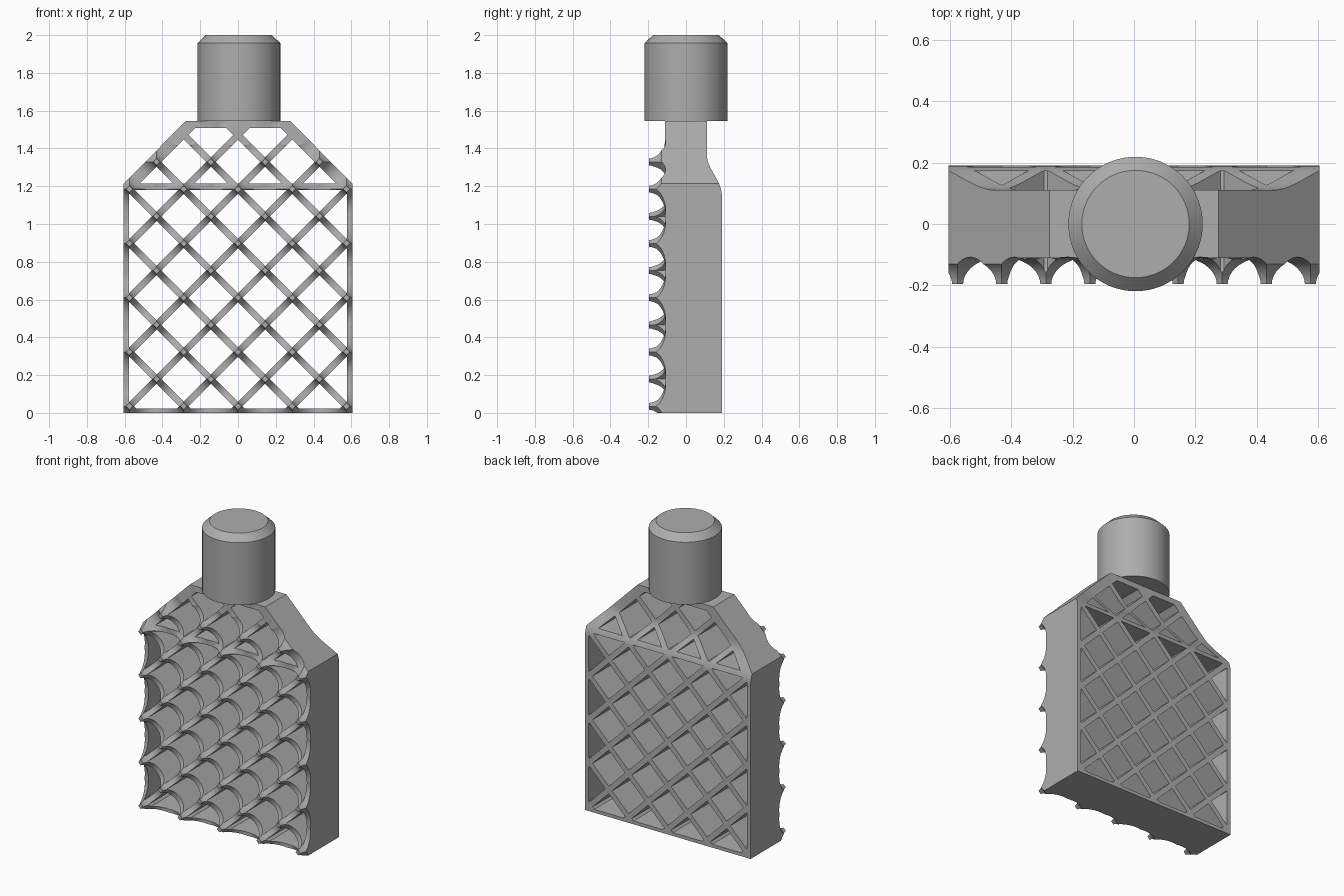
import bpy, bmesh, math
from mathutils import Vector

cube = bpy.data.objects.get("Cube")
if cube:
    bpy.data.objects.remove(cube)

COLOUR = (0.42, 0.42, 0.42, 1)
grey = bpy.data.materials.new("plain_grey")
grey.use_nodes = True
grey.diffuse_color = COLOUR
grey.node_tree.nodes["Principled BSDF"].inputs["Base Color"].default_value = COLOUR

PITCH, BASE = 0.1437, 0.035          # half the lattice diamond, height of lowest nodes
HALF_W, SHOULDER, TOP = 0.605, 1.215, 1.545
TOP_HALF = 0.275
FRONT, BACK, NECK = -0.195, 0.19, 0.11
WALL, BORDER = 0.035, 0.027


def loft(bm, rings):
    """Closed solid through a list of point rings of equal length."""
    loops = [[bm.verts.new(p) for p in ring] for ring in rings]
    for a, b in zip(loops, loops[1:]):
        for i in range(len(a)):
            bm.faces.new((a[i - 1], a[i], b[i], b[i - 1]))
    bm.faces.new(loops[0])
    bm.faces.new(loops[-1])


def make(name, solids):
    bm = bmesh.new()
    for rings in solids:
        loft(bm, rings)
    bmesh.ops.recalc_face_normals(bm, faces=bm.faces[:])
    mesh = bpy.data.meshes.new(name)
    bm.to_mesh(mesh)
    bm.free()
    mesh.materials.append(grey)
    obj = bpy.data.objects.new(name, mesh)
    bpy.context.collection.objects.link(obj)
    return obj


def through(points):
    """Rings of a prism that runs from front to back."""
    return [[(x, y, z) for x, z in points] for y in (-0.5, 0.5)]


def boolean(obj, cutter, operation):
    cutter.hide_render = True
    mod = obj.modifiers.new("cut", "BOOLEAN")
    mod.operation, mod.solver, mod.object = operation, "MANIFOLD", cutter
    bpy.context.view_layer.objects.active = obj
    bpy.ops.object.modifier_apply(modifier=mod.name)
    bpy.data.objects.remove(cutter)


def smooth(obj):
    bpy.ops.object.select_all(action="DESELECT")
    obj.select_set(True)
    bpy.context.view_layer.objects.active = obj
    bpy.ops.object.shade_smooth_by_angle(angle=math.radians(30))


# Solid body: side profile crossed with the front outline
scoop = [(FRONT + 0.085 * math.sin(a), 1.445 - 0.085 * math.cos(a))
         for a in (math.pi / 2 * i / 10 for i in range(11))]
shoulder = [(NECK + (BACK - NECK) * (1 - math.cos(math.pi * t)) / 2, 1.37 - 0.22 * t)
            for t in (i / 12 for i in range(13))]
side = [(FRONT, 0)] + scoop + [(-NECK, TOP), (NECK, TOP)] + shoulder + [(BACK, 0)]
body = make("lattice_body", [[[(x, y, z) for y, z in side] for x in (-0.8, 0.8)]])
outline = [(-HALF_W, -0.1), (HALF_W, -0.1), (HALF_W, SHOULDER),
           (TOP_HALF, TOP + 0.001), (-TOP_HALF, TOP + 0.001), (-HALF_W, SHOULDER)]
boolean(body, make("outline_cutter", [through(outline)]), "INTERSECT")


# Diamond through-holes, clipped to a lower and an upper window
def clip(points, normal, limit):
    """Keep the part of a polygon where its dot product with normal is below limit."""
    kept = []
    for i, q in enumerate(points):
        p = points[i - 1]
        dp, dq = p.dot(normal) - limit, q.dot(normal) - limit
        if dp * dq < 0:
            kept.append(p.lerp(q, dp / (dp - dq)))
        if dq <= 0:
            kept.append(q)
    return kept


def area(points):
    return abs(sum(points[i - 1].cross(p) for i, p in enumerate(points))) / 2


def cells(name, window):
    r = PITCH - WALL / math.sqrt(2)
    solids = []
    for i in range(-5, 6):
        for j in range(-1, 13):
            if (i + j) % 2:
                centre = Vector((i * PITCH, BASE + j * PITCH))
                points = [centre + Vector(d) for d in ((r, 0), (0, r), (-r, 0), (0, -r))]
                for normal, limit in window:
                    points = clip(points, Vector(normal), limit)
                if len(points) > 2 and area(points) > 0.0005:
                    solids.append(through(points))
    return make(name, solids)


inner = HALF_W - BORDER
lower = [((1, 0), inner), ((-1, 0), inner), ((0, -1), -0.022), ((0, 1), SHOULDER - WALL)]
upper = [((0, -1), -SHOULDER), ((0, 1), TOP - 0.037)]
for s in (1, -1):
    normal = Vector((s * (TOP - SHOULDER), HALF_W - TOP_HALF)).normalized()
    upper.append((normal, normal.dot(Vector((s * HALF_W, SHOULDER))) - BORDER))
boolean(body, cells("lower_cells", lower), "DIFFERENCE")
boolean(body, cells("upper_cells", upper), "DIFFERENCE")

# Rounded diagonal grooves across the front, in both directions
for s in (1, -1):
    along, across = Vector((s, 0, 1)).normalized(), Vector((-s, 0, 1)).normalized()
    solids = []
    for k in range(-5, 16, 2):
        middle = Vector((0, FRONT - 0.002, BASE + k * PITCH))
        circle = [middle + 0.089 * (across * math.cos(a) + Vector((0, math.sin(a), 0)))
                  for a in (math.tau * i / 40 for i in range(40))]
        solids.append([[p + along * d for p in circle] for d in (-1.5, 1.5)])
    boolean(body, make("groove_cutter", solids), "DIFFERENCE")
smooth(body)

# Cap with a chamfered top edge
cap_rings = [[(0.005 + r * math.cos(a), r * math.sin(a), z)
              for a in (math.tau * i / 64 for i in range(64))]
             for r, z in ((0.219, TOP), (0.219, 1.957), (0.175, 2.0))]
smooth(make("cap", [cap_rings]))
